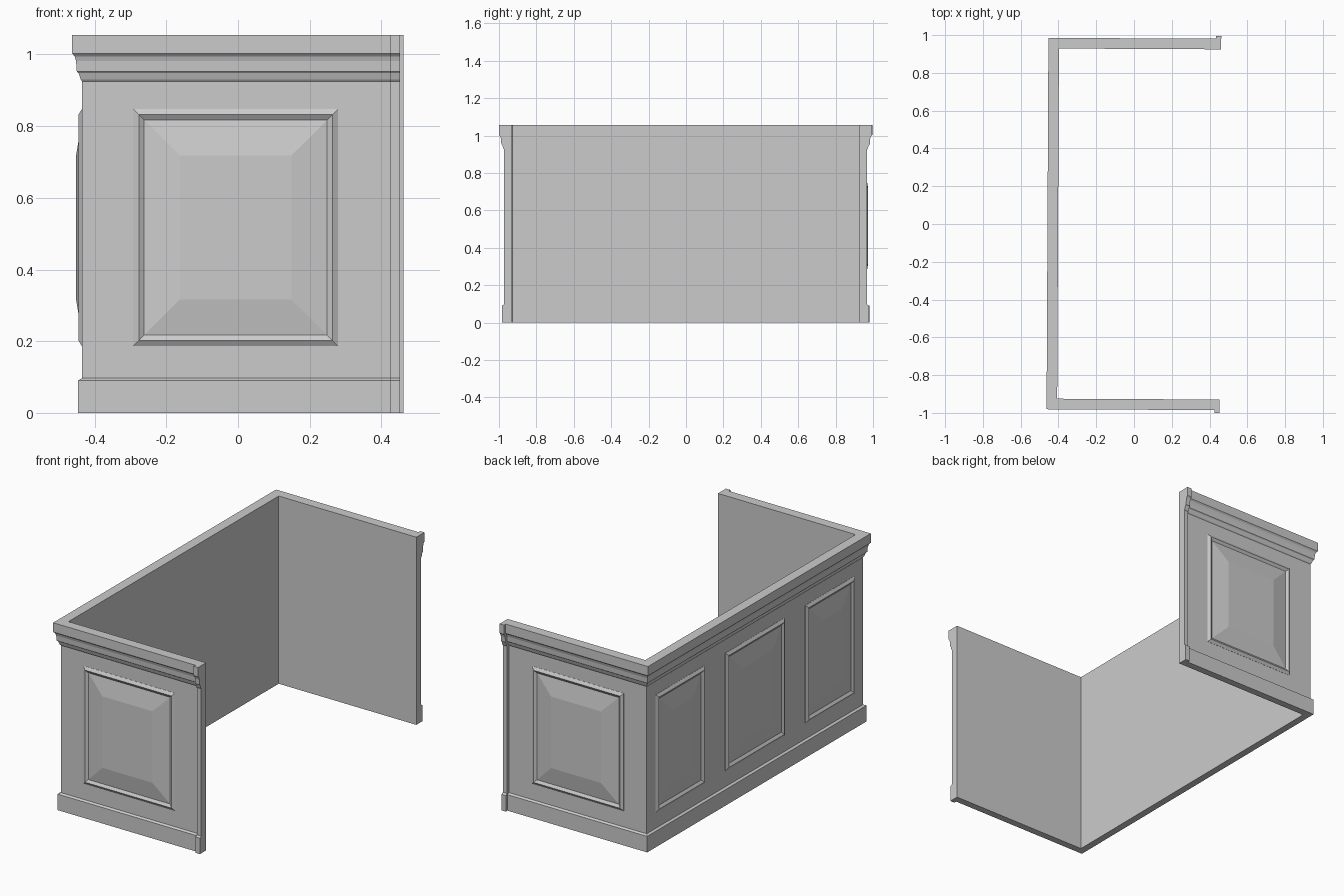
import bpy, bmesh
from math import pi
from mathutils import Matrix, Vector

if "Cube" in bpy.data.objects:
    bpy.data.objects.remove(bpy.data.objects["Cube"])

TILT = Matrix.Rotation(-0.005, 4, 'Z')    # the whole counter is turned very slightly
BACK, SIDE = 0.430, 0.955                 # wall face distances from the centre
STRIP_X, END_X = 0.430, 0.457             # end strip start, open end of the counter
THICK = 0.028

# Wall section: (distance out from wall face, height)
PLINTH = [(0.012, 0), (0.012, 0.090), (0, 0.097)]
CROWN = [(0, 0.925), (0.004, 0.930), (0.010, 0.948), (0.015, 0.953),
         (0.017, 0.982), (0.021, 0.995), (0.028, 1.003), (0.028, 1.055)]
# Panel section: (inset from the edge, height above wall face)
PANEL = [(0, -0.004), (0, 0.001), (0.016, 0.011), (0.031, 0.001), (0.130, 0.018)]


def loft(name, rings, matrix=Matrix()):
    """Skin closed rings into a capped solid."""
    bm = bmesh.new()
    rows = [[bm.verts.new(p) for p in ring] for ring in rings]
    for a, b in zip(rows, rows[1:]):
        for i in range(len(a)):
            j = (i + 1) % len(a)
            bm.faces.new((a[i], a[j], b[j], b[i]))
    bm.faces.new(rows[0])
    bm.faces.new(rows[-1])
    bmesh.ops.recalc_face_normals(bm, faces=bm.faces)
    bm.transform(TILT @ matrix)
    bmesh.ops.recalc_face_normals(bm, faces=bm.faces)
    mesh = bpy.data.meshes.new(name)
    bm.to_mesh(mesh)
    bm.free()
    obj = bpy.data.objects.new(name, mesh)
    bpy.context.collection.objects.link(obj)
    return obj


def section(extra=0.0):
    """Closed wall cross-section, optionally pushed outward."""
    outer = [(d + extra, z) for d, z in PLINTH + CROWN]
    return outer + [(-THICK, 1.055), (-THICK, 0)]


def panel(name, centre, half_w, angle):
    """Raised panel with a ridged frame, facing -y before turning."""
    half_h = 0.331
    rings = []
    for inset, h in PANEL:
        w, t = half_w - inset, half_h - inset
        rings.append([(-w, -h, -t), (w, -h, -t), (w, -h, t), (-w, -h, t)])
    loft(name, rings, Matrix.Translation(Vector(centre)) @ Matrix.Rotation(angle, 4, 'Z'))


# U-shaped wall with mitred plinth and crown
prof = section()
loft("counter_wall", [
    [(STRIP_X, -SIDE - d, z) for d, z in prof],
    [(-BACK - d, -SIDE - d, z) for d, z in prof],
    [(-BACK - d, SIDE + d, z) for d, z in prof],
    [(STRIP_X, SIDE + d, z) for d, z in prof]])

# Thicker strips at the open ends, and one wide panel on each side
for label, s in (("front", -1), ("rear", 1)):
    loft(label + "_end_strip", [[(x, s * (SIDE + d), z) for d, z in section(0.015)]
                                for x in (STRIP_X, END_X)])
    panel(label + "_panel", (-0.002, s * SIDE, 0.517), 0.286, 0 if s < 0 else pi)

# Three panels along the long wall
for label, y, half_w in (("near", -0.66, 0.216), ("middle", 0.0, 0.262), ("far", 0.66, 0.216)):
    panel("long_wall_panel_" + label, (-BACK, y, 0.517), half_w, -pi / 2)
